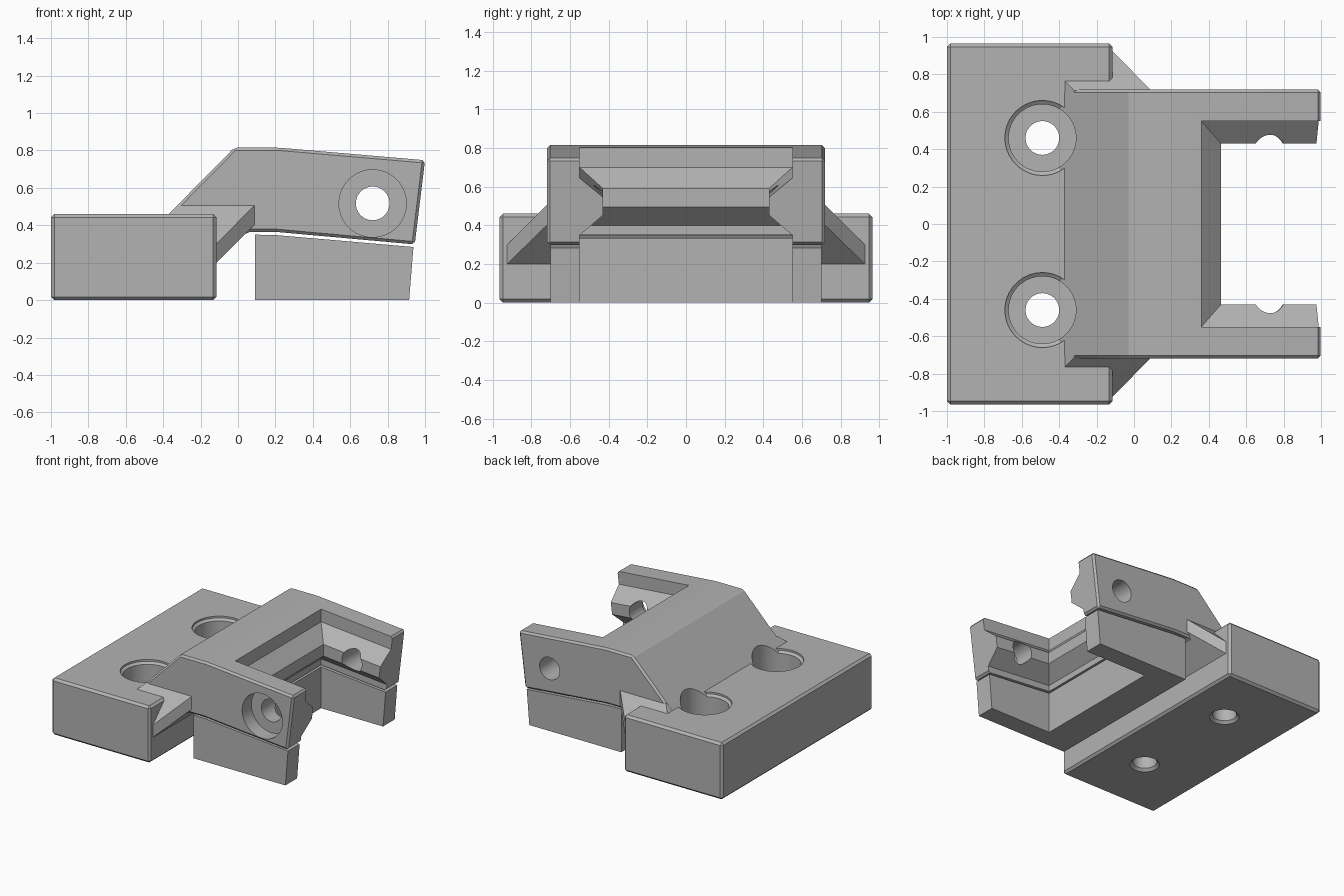
import bpy, bmesh, math
from mathutils import Vector

if "Cube" in bpy.data.objects:
    bpy.data.objects.remove(bpy.data.objects["Cube"], do_unlink=True)

grey = bpy.data.materials.new("plain_grey")
grey.use_nodes = True
grey.diffuse_color = (0.45, 0.45, 0.45, 1)
grey.node_tree.nodes["Principled BSDF"].inputs["Base Color"].default_value = (0.45, 0.45, 0.45, 1)


def finish(bm, name):
    bmesh.ops.recalc_face_normals(bm, faces=bm.faces)
    mesh = bpy.data.meshes.new(name)
    bm.to_mesh(mesh)
    bm.free()
    mesh.materials.append(grey)
    obj = bpy.data.objects.new(name, mesh)
    bpy.context.collection.objects.link(obj)
    return obj


def loft(name, rings, bevel=0):
    """Solid through equal-sized rings of points."""
    bm = bmesh.new()
    loops = [[bm.verts.new(p) for p in ring] for ring in rings]
    n = len(loops[0])
    for a, b in zip(loops, loops[1:]):
        for i in range(n):
            j = (i + 1) % n
            bm.faces.new((a[i], a[j], b[j], b[i]))
    bm.faces.new(loops[0])
    bm.faces.new(loops[-1])
    bmesh.ops.recalc_face_normals(bm, faces=bm.faces)
    if bevel:
        bmesh.ops.bevel(bm, geom=bm.edges[:], offset=bevel, segments=1,
                        affect='EDGES', profile=0.5)
    return finish(bm, name)


def side_prism(name, profile, half, bevel=0):
    return loft(name, [[(x, y, z) for x, z in profile] for y in (-half, half)], bevel)


def turned(name, centre, steps, axis='Z', count=64):
    """Round solid from (radius, position) steps along z or y."""
    cx, c2 = centre
    rings = []
    for r, h in steps:
        ring = []
        for i in range(count):
            t = 2 * math.pi * i / count
            u, v = cx + r * math.cos(t), c2 + r * math.sin(t)
            ring.append((u, v, h) if axis == 'Z' else (u, h, v))
        rings.append(ring)
    return loft(name, rings)


def hull(name, points):
    bm = bmesh.new()
    for p in points:
        bm.verts.new(p)
    res = bmesh.ops.convex_hull(bm, input=bm.verts[:])
    junk = [v for v in res["geom_interior"] if isinstance(v, bmesh.types.BMVert)]
    bmesh.ops.delete(bm, geom=junk, context='VERTS')
    bmesh.ops.dissolve_limit(bm, angle_limit=0.01, verts=bm.verts[:], edges=bm.edges[:])
    return finish(bm, name)


def combine(target, other, operation):
    """Apply a boolean and remove the helper."""
    mod = target.modifiers.new("join", 'BOOLEAN')
    mod.operation, mod.object, mod.solver = operation, other, 'EXACT'
    bpy.context.view_layer.update()
    graph = bpy.context.evaluated_depsgraph_get()
    mesh = bpy.data.meshes.new_from_object(target.evaluated_get(graph))
    target.modifiers.clear()
    target.data = mesh
    bpy.data.objects.remove(other, do_unlink=True)


# Mounting base with chamfered edges
bracket = side_prism("clamp_bracket",
                     [(-1, 0), (-0.115, 0), (-0.115, 0.46), (-1, 0.46)], 0.965, 0.018)
screw_spots = [(-0.49, s * 0.46) for s in (-1, 1)]
for spot in screw_spots:
    combine(bracket, turned("rim_cut", spot, [(0.18, 0.43), (0.2, 0.445), (0.2, 0.5)]), 'DIFFERENCE')

# Raised body, with ramp and drooping arms
body = side_prism("raised_body", [
    (-0.43, 0.40), (-0.02, 0.815), (0.22, 0.815), (1.0, 0.748), (0.945, 0.298),
    (0.2, 0.365), (0.05, 0.365), (-0.165, 0.15), (-0.43, 0.15)], 0.718, 0.015)

# Slot between the arms, leaving a ridge along its inner walls
slot_rings = []
for width, start, z in [(0.55, 0.36, 1.0), (0.55, 0.36, 0.70), (0.43, 0.465, 0.60),
                        (0.43, 0.465, 0.505), (0.55, 0.36, 0.40), (0.55, 0.36, 0.2)]:
    slot_rings.append([(x, y, z - 0.0875 * (x - 0.36)) for x, y in
                       [(start, -width), (1.2, -width), (1.2, width), (start, width)]])
combine(body, loft("slot_cut", slot_rings), 'DIFFERENCE')

# Cross bolt hole, with a counterbore on one side
combine(body, turned("bolt_cut", (0.72, 0.517), [(0.09, -0.9), (0.09, 0.9)], 'Y'), 'DIFFERENCE')
combine(body, turned("bolt_head_cut", (0.72, 0.517), [(0.18, -0.9), (0.18, -0.6)], 'Y'), 'DIFFERENCE')
combine(bracket, body, 'UNION')

# Corner gussets between base and body
for s in (-1, 1):
    gusset = hull("gusset", [(x, s * y, z) for x, y, z in [
        (0.09, 0.715, 0.51), (0.09, 0.6, 0.51), (0.09, 0.715, 0.405), (0.09, 0.6, 0.405),
        (-0.115, 0.925, 0.30), (-0.115, 0.925, 0.2), (-0.115, 0.6, 0.2),
        (-0.32, 0.715, 0.51), (-0.32, 0.6, 0.51), (-0.38, 0.775, 0.45), (-0.38, 0.6, 0.45),
        (-0.38, 0.925, 0.30), (-0.38, 0.925, 0.2), (-0.38, 0.6, 0.2)]])
    combine(bracket, gusset, 'UNION')

# Counterbored screw holes in the base
for spot in screw_spots:
    combine(bracket, turned("screw_cut", spot, [
        (0.11, -0.1), (0.11, 0), (0.09, 0.02), (0.09, 0.2), (0.18, 0.2), (0.18, 0.9)]), 'DIFFERENCE')

# U-shaped pad below the arms
pad = side_prism("clamp_pad", [(0.09, 0), (0.09, 0.35), (0.2, 0.348), (0.938, 0.284), (0.915, 0)], 0.70)
pad_slot = side_prism("pad_cut", [(0.36, -0.1), (1.2, -0.1), (1.2, 0.6), (0.36, 0.6)], 0.55)
combine(pad, pad_slot, 'DIFFERENCE')

# Smooth the holes and keep the edges sharp
for obj in (bracket, pad):
    bpy.ops.object.select_all(action='DESELECT')
    obj.select_set(True)
    bpy.context.view_layer.objects.active = obj
    bpy.ops.object.shade_smooth_by_angle(angle=math.radians(20))
